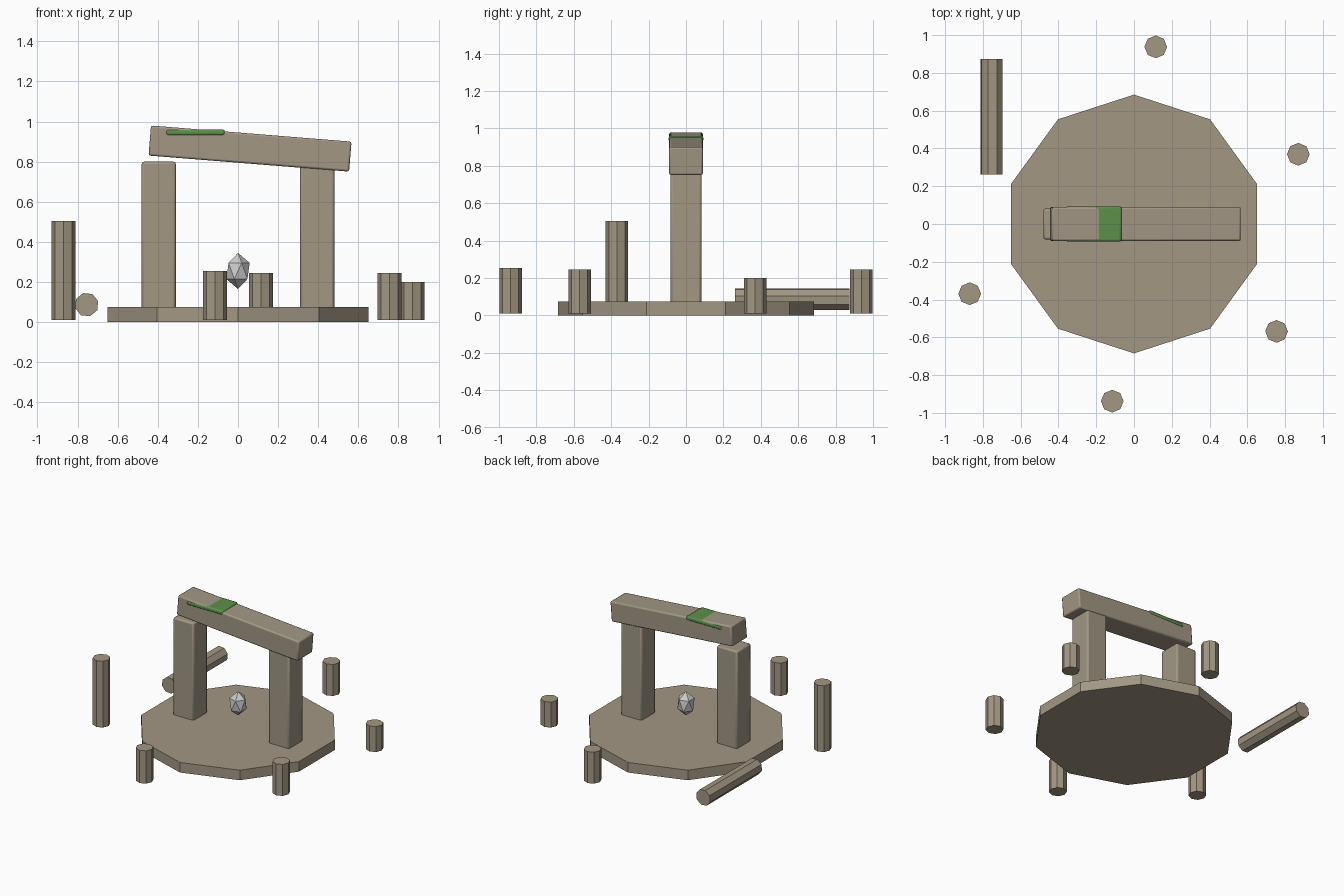
import bpy
from math import radians, sin, cos

if "Cube" in bpy.data.objects:
    bpy.data.objects.remove(bpy.data.objects["Cube"])


def material(name, rgb):
    m = bpy.data.materials.new(name)
    m.diffuse_color = (*rgb, 1)
    m.use_nodes = True
    m.node_tree.nodes["Principled BSDF"].inputs["Base Color"].default_value = m.diffuse_color
    return m


STONE = material("stone", (0.36, 0.31, 0.23))
MOSS = material("moss_green", (0.11, 0.28, 0.07))


def finish(name, mat):
    ob = bpy.context.object
    ob.name = name
    if mat:
        ob.data.materials.append(mat)
    return ob


def block(name, size, loc, mat, bevel, tilt=0.0):
    bpy.ops.mesh.primitive_cube_add(size=1, location=loc)
    ob = finish(name, mat)
    ob.scale = size
    bpy.ops.object.transform_apply(location=False, rotation=False, scale=True)
    ob.rotation_euler = (0, tilt, 0)
    mod = ob.modifiers.new("rounded_edges", 'BEVEL')
    mod.width = bevel
    mod.segments = 2
    bpy.ops.object.shade_smooth_by_angle(angle=radians(35))
    return ob


def prism(name, sides, radius, height, loc, rot=(0, 0, 0)):
    bpy.ops.mesh.primitive_cylinder_add(vertices=sides, radius=radius, depth=height,
                                        location=loc, rotation=rot)
    return finish(name, STONE)


# Ten-sided platform
prism("platform", 10, 0.685, 0.075, (0, 0, 0.0375))

# Gateway: two pillars and a slipped lintel
for side, x in (("left", -0.395), ("right", 0.395)):
    block(side + "_pillar", (0.17, 0.165, 0.74), (x, 0, 0.43), STONE, 0.012)
block("lintel", (1.003, 0.18, 0.15), (0.06, 0, 0.865), STONE, 0.01, 0.08)

# Level moss slab poking out of the lintel top
block("moss_patch", (0.295, 0.186, 0.03), (-0.213, 0, 0.945), MOSS, 0.01)

# Floating gem
bpy.ops.mesh.primitive_ico_sphere_add(subdivisions=1, radius=0.065, location=(0, 0, 0.255))
finish("gem", None).scale = (1, 1, 0.09 / 0.065)

# Ring of standing posts with one fallen
RING = 0.945
for angle, top in ((23, 0.20), (83, 0.245), (203, 0.505), (263, 0.255), (323, 0.245)):
    a = radians(angle)
    prism("standing_post", 8, 0.06, top - 0.01,
          (RING * cos(a), RING * sin(a), (top + 0.01) / 2))
a = radians(143)
prism("fallen_post", 8, 0.06, 0.612, (RING * cos(a), RING * sin(a), 0.087),
      (radians(90), radians(-17), 0))
